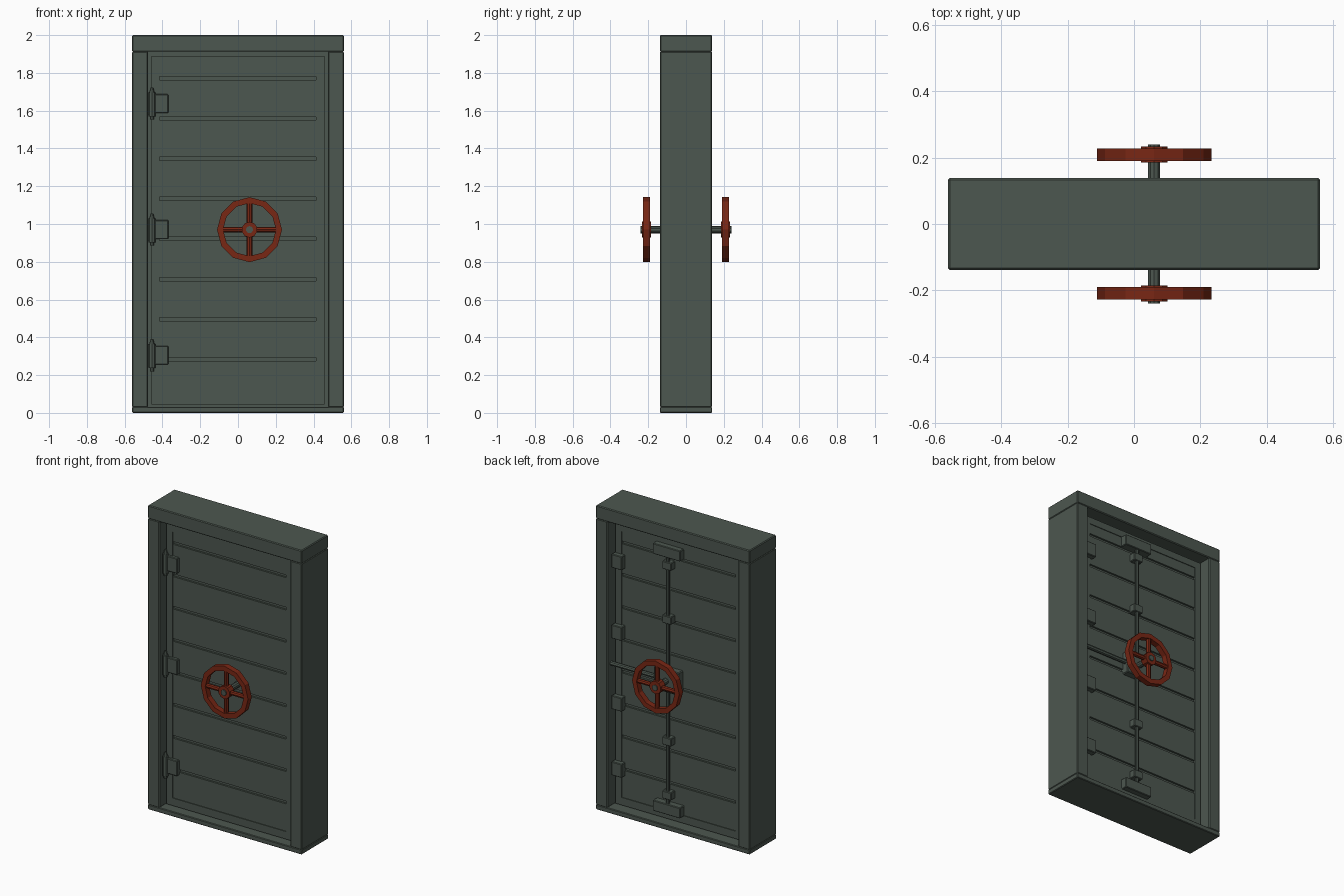
import bpy, bmesh, math
from mathutils import Matrix, Vector

if "Cube" in bpy.data.objects:
    bpy.data.objects.remove(bpy.data.objects["Cube"])


def material(name, rgb):
    m = bpy.data.materials.new(name)
    m.diffuse_color = (*rgb, 1)
    m.use_nodes = True
    m.node_tree.nodes["Principled BSDF"].inputs["Base Color"].default_value = m.diffuse_color
    return m


GREEN = material("dark_green_steel", (0.073, 0.095, 0.079))
RED = material("rust_red_paint", (0.19, 0.02, 0.007))


def finish(bm, name, mat, bevel=0):
    bmesh.ops.recalc_face_normals(bm, faces=bm.faces[:])
    me = bpy.data.meshes.new(name)
    bm.to_mesh(me)
    bm.free()
    me.materials.append(mat)
    ob = bpy.data.objects.new(name, me)
    bpy.context.collection.objects.link(ob)
    if bevel:
        b = ob.modifiers.new("bevel", 'BEVEL')
        b.width, b.segments = bevel, 1
    return ob


def add_box(bm, x0, x1, y0, y1, z0, z1):
    m = Matrix.Translation(((x0 + x1) / 2, (y0 + y1) / 2, (z0 + z1) / 2)) @ \
        Matrix.Diagonal((x1 - x0, y1 - y0, z1 - z0, 1))
    bmesh.ops.create_cube(bm, size=1, matrix=m)


def box(name, *dims, bevel=0.0, mat=GREEN):
    bm = bmesh.new()
    add_box(bm, *dims)
    return finish(bm, name, mat, bevel)


def add_rod(bm, a, b, r, n, r2=None):
    a, b = Vector(a), Vector(b)
    rot = (b - a).to_track_quat('Z', 'Y').to_matrix().to_4x4()
    bmesh.ops.create_cone(bm, cap_ends=True, segments=n, radius1=r,
                          radius2=r if r2 is None else r2, depth=(b - a).length,
                          matrix=Matrix.Translation((a + b) / 2) @ rot)


def rod(name, a, b, r, n=8, mat=GREEN):
    bm = bmesh.new()
    add_rod(bm, a, b, r, n)
    return finish(bm, name, mat)


# Outer frame
D = 0.138
box("lintel", -0.56, 0.56, -D, D, 1.912, 2.0, bevel=0.005)
box("sill", -0.56, 0.56, -D, D, 0, 0.032, bevel=0.004)
for side, a, b in (("left", -0.56, -0.476), ("right", 0.476, 0.56)):
    box(side + "_jamb", a, b, -D, D, 0.03, 1.914, bevel=0.005)

# Inner stop strips closing the gap around the door
bm = bmesh.new()
add_box(bm, -0.478, -0.45, -0.05, 0.05, 0.03, 1.913)
add_box(bm, 0.45, 0.478, -0.05, 0.05, 0.03, 1.913)
add_box(bm, -0.45, 0.45, -0.05, 0.05, 1.88, 1.913)
add_box(bm, -0.45, 0.45, -0.05, 0.05, 0.03, 0.055)
finish(bm, "door_stop", GREEN)

# Door rim
F, B = -0.09, 0.08
bm = bmesh.new()
add_box(bm, -0.457, -0.415, F, B, 0.045, 1.89)
add_box(bm, 0.413, 0.457, F, B, 0.045, 1.89)
add_box(bm, -0.415, 0.413, F, B, 1.845, 1.89)
add_box(bm, -0.415, 0.413, F, B, 0.045, 0.095)
finish(bm, "door_rim", GREEN)

# Door core and horizontal planks separated by grooves
box("door_core", -0.42, 0.42, F + 0.017, B - 0.017, 0.09, 1.85)
bm = bmesh.new()
top = 1.845
for i in range(9):
    bottom = 1.78 - 0.2125 * i if i < 8 else 0.095
    add_box(bm, -0.415, 0.413, F + 0.005, B - 0.005, bottom, top)
    top = bottom - 0.018
finish(bm, "door_planks", GREEN)

# Hinges on the front
for i, z in enumerate((0.305, 0.97, 1.637)):
    box(f"hinge_plate_{i}", -0.442, -0.368, -0.107, -0.07, z - 0.05, z + 0.05, bevel=0.004)
    bm = bmesh.new()
    p = lambda h: (-0.456, -0.102, z + h)
    add_rod(bm, p(-0.068), p(0.06), 0.019, 8)
    add_rod(bm, p(0.06), p(0.085), 0.014, 8, 0.007)
    add_rod(bm, p(-0.085), p(-0.068), 0.011, 8)
    add_box(bm, -0.478, -0.45, -0.102, -0.088, z - 0.06, z + 0.06)
    finish(bm, f"hinge_barrel_{i}", GREEN)

# Locking gear on the back: clamps, rods, guides, gearbox
CX, CZ = 0.061, 0.97
for i, z in enumerate((0.285, 0.72, 1.185, 1.65)):
    box(f"edge_clamp_{i}", 0.39, 0.465, 0.06, 0.112, z - 0.045, z + 0.045, bevel=0.004)
rod("vertical_lock_rod", (CX, 0.1, CZ - 0.85), (CX, 0.1, CZ + 0.85), 0.012)
rod("horizontal_lock_rod", (CX, 0.1, CZ), (0.474, 0.1, CZ), 0.014)
for s, tag in ((-1, "lower"), (1, "upper")):
    z = CZ + s * 0.845
    box(tag + "_bolt_housing", CX - 0.1, CX + 0.1, 0.06, 0.118, z - 0.035, z + 0.035, bevel=0.004)
    for j, off in enumerate((0.4, 0.755)):
        z = CZ + s * off
        box(f"{tag}_rod_guide_{j}", CX - 0.033, CX + 0.033, 0.06, 0.116, z - 0.026, z + 0.026, bevel=0.004)
box("gearbox", CX - 0.09, CX + 0.09, 0.06, 0.12, CZ - 0.075, CZ + 0.075, bevel=0.005)

# Shaft through the door with a handwheel on each side
rod("wheel_shaft", (CX, -0.24, CZ), (CX, 0.24, CZ), 0.019, 10)
for s, tag in ((-1, "front"), (1, "back")):
    bm = bmesh.new()
    yc, N = s * 0.209, 12
    rings = []
    for k in range(N):
        t = math.tau * k / N
        rings.append([bm.verts.new((CX + r * math.cos(t), yc + dy, CZ + r * math.sin(t)))
                      for r, dy in ((0.172, -0.019), (0.172, 0.019), (0.14, 0.019), (0.14, -0.019))])
    for k in range(N):
        a, b = rings[k], rings[(k + 1) % N]
        for j in range(4):
            bm.faces.new((a[j], a[(j + 1) % 4], b[(j + 1) % 4], b[j]))
    for k in range(4):
        t = math.tau * k / 4
        c, d = math.cos(t), math.sin(t)
        add_rod(bm, (CX + 0.02 * c, yc, CZ + 0.02 * d), (CX + 0.15 * c, yc, CZ + 0.15 * d), 0.015, 8)
    add_rod(bm, (CX, yc - 0.024, CZ), (CX, yc + 0.024, CZ), 0.042, 10)
    finish(bm, tag + "_handwheel", RED)
